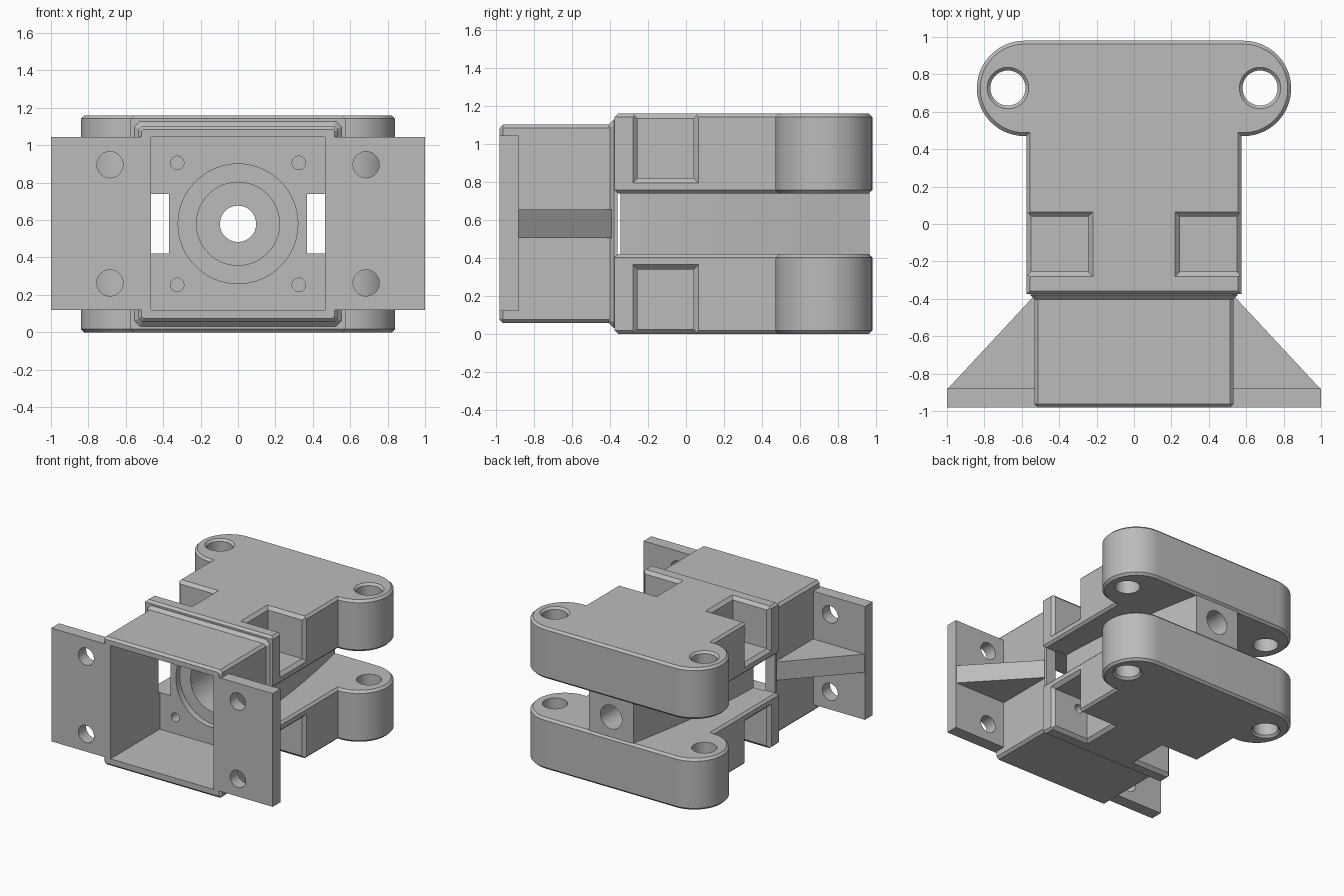
import bpy, bmesh
from math import cos, sin, radians, pi
from mathutils import Vector

cube = bpy.data.objects.get("Cube")
if cube:
    bpy.data.objects.remove(cube, do_unlink=True)

MID = 0.58      # height of the mirror plane between the two plates
SIDES = (-1, 1)

grey = bpy.data.materials.new("plain grey")
grey.use_nodes = True
grey.diffuse_color = (0.5, 0.5, 0.5, 1)
grey.node_tree.nodes["Principled BSDF"].inputs["Base Color"].default_value = (0.5, 0.5, 0.5, 1)


def inset(pts, d):
    """Move a counter-clockwise outline inwards by d with mitred corners."""
    out = []
    for i, p in enumerate(pts):
        a = (p - pts[i - 1]).normalized()
        b = (pts[(i + 1) % len(pts)] - p).normalized()
        na, nb = Vector((-a.y, a.x)), Vector((-b.y, b.x))
        out.append(p + (na + nb) * d / (1 + na.dot(nb)))
    return out


def prism(name, pts, a0, a1, axis="z", start=0, end=0):
    """Extrude an outline along an axis, with a chamfer at either end."""
    pts = [Vector(p) for p in pts]
    area = sum(pts[i - 1].cross(pts[i]) for i in range(len(pts)))
    if area < 0:
        pts.reverse()
    levels = [(a0, start)]
    if start:
        levels.append((a0 + start, 0))
    if end:
        levels.append((a1 - end, 0))
    levels.append((a1, end))
    place = {"x": lambda p, a: (a, p.x, p.y),
             "y": lambda p, a: (p.x, a, p.y),
             "z": lambda p, a: (p.x, p.y, a)}[axis]
    bm = bmesh.new()
    rings = [[bm.verts.new(place(p, a)) for p in inset(pts, d)] for a, d in levels]
    n = len(pts)
    for low, high in zip(rings, rings[1:]):
        for i in range(n):
            j = (i + 1) % n
            bm.faces.new((low[i], low[j], high[j], high[i]))
    bm.faces.new(rings[0])
    bm.faces.new(rings[-1])
    bmesh.ops.recalc_face_normals(bm, faces=bm.faces)
    mesh = bpy.data.meshes.new(name)
    bm.to_mesh(mesh)
    bm.free()
    mesh.materials.append(grey)
    ob = bpy.data.objects.new(name, mesh)
    bpy.context.collection.objects.link(ob)
    return ob


def rect(p0, p1, q0, q1):
    return [(p0, q0), (p1, q0), (p1, q1), (p0, q1)]


def circle(p, q, r, n=48):
    return [(p + r * cos(2 * pi * i / n), q + r * sin(2 * pi * i / n)) for i in range(n)]


def octagon(w, h, c):
    """Rectangle about the mid height with its corners cut."""
    half = [(w, c - h), (w, h - c), (w - c, h), (c - w, h)]
    return [(p, q + MID) for p, q in half + [(-p, -q) for p, q in half]]


def combine(target, other, operation):
    mod = target.modifiers.new("combine", "BOOLEAN")
    mod.operation, mod.solver, mod.object = operation, "EXACT", other
    bpy.context.view_layer.objects.active = target
    bpy.ops.object.modifier_apply(modifier=mod.name)
    bpy.data.objects.remove(other, do_unlink=True)


# Solid parts: two lobed plates
right = [(0.575, -0.375)]
for i in range(41):
    t = radians(-92.2 + 182.2 * i / 40)
    right.append((0.585 + 0.255 * cos(t), 0.725 + 0.255 * sin(t)))
plate_outline = right + [(-x, y) for x, y in reversed(right)]
body = prism("bracket_body", plate_outline, 0, 0.42, "z", 0.018, 0.018)
solids = [prism("upper_plate", plate_outline, 0.74, 1.16, "z", 0.018, 0.018)]

# Tapered core between the plates
core = [(0.37 - 0.17 * (i / 12) ** 1.7, -0.37 + 1.335 * i / 12) for i in range(13)]
core += [(-x, y) for x, y in reversed(core)]
solids.append(prism("core", core, 0.39, 0.77))

# Front box, its flared root and the mounting flange
solids.append(prism("front_box", octagon(0.533, 0.523, 0.02), -0.98, -0.365, "y", 0.018))
solids.append(prism("box_root", octagon(0.553, 0.548, 0.03), -0.405, -0.36, "y", 0.025))
solids.append(prism("flange", rect(-1, 1, 0.12, 1.045), -0.98, -0.88, "y"))

# Triangular ribs behind the flange
for s in SIDES:
    rib = [(s * x, y) for x, y in
           [(0.5, -0.37), (0.5, -0.9), (0.995, -0.9), (0.995, -0.88), (0.53, -0.38)]]
    solids.append(prism("rib", rib, 0.505, 0.655))
for part in solids:
    combine(body, part, "UNION")

# Cutters: box interior, stepped bore and through hole
cutters = [
    prism("box_interior", rect(-0.465, 0.465, 0.12, 1.045), -1.2, -0.345, "y"),
    prism("bore_step", circle(0, MID, 0.32, 64), -0.5, -0.295, "y"),
    prism("bore", circle(0, MID, 0.222, 64), -0.5, 0.25, "y"),
    prism("shaft_hole", circle(0, MID, 0.097), -0.5, 1.2, "y"),
]
for s in SIDES:
    # Pivot holes through the lobes
    cutters.append(prism("pivot_hole", circle(s * 0.674, 0.727, 0.094), -0.2, 1.4))
    cutters.append(prism("pivot_rim_top", circle(s * 0.674, 0.727, 0.113), 1.143, 1.4, "z", 0.019))
    cutters.append(prism("pivot_rim_base", circle(s * 0.674, 0.727, 0.113), -0.2, 0.017, "z", 0, 0.019))
    for u in SIDES:
        # Flange bolt holes and screw holes into the pockets
        cutters.append(prism("bolt_hole", circle(s * 0.685, MID + u * 0.316, 0.07), -1.2, -0.7, "y"))
        cutters.append(prism("screw_hole", circle(s * 0.325, MID + u * 0.326, 0.036, 24), -0.5, -0.15, "y"))
        # Side pockets with chamfered rims
        z0, z1 = MID + u * 0.24, MID + u * 0.8
        cutters.append(prism("pocket", rect(s * 0.245, s * 0.8, -0.255, 0.04),
                             min(z0, z1), max(z0, z1)))
        rim = rect(s * 0.22, s * 0.82, -0.28, 0.065)
        if u > 0:
            cutters.append(prism("pocket_rim", rim, 1.135, 1.4, "z", 0.025))
        else:
            cutters.append(prism("pocket_rim", rim, -0.3, 0.025, "z", 0, 0.025))
        side_rim = rect(-0.28, 0.065, MID + u * 0.215, z1)
        if s > 0:
            cutters.append(prism("pocket_side_rim", side_rim, 0.55, 0.9, "x", 0.025))
        else:
            cutters.append(prism("pocket_side_rim", side_rim, -0.9, -0.55, "x", 0, 0.025))
for part in cutters:
    combine(body, part, "DIFFERENCE")

# Smooth the round walls, keep the chamfers crisp
bpy.ops.object.select_all(action="DESELECT")
body.select_set(True)
bpy.context.view_layer.objects.active = body
bpy.ops.object.shade_smooth_by_angle(angle=radians(25))
